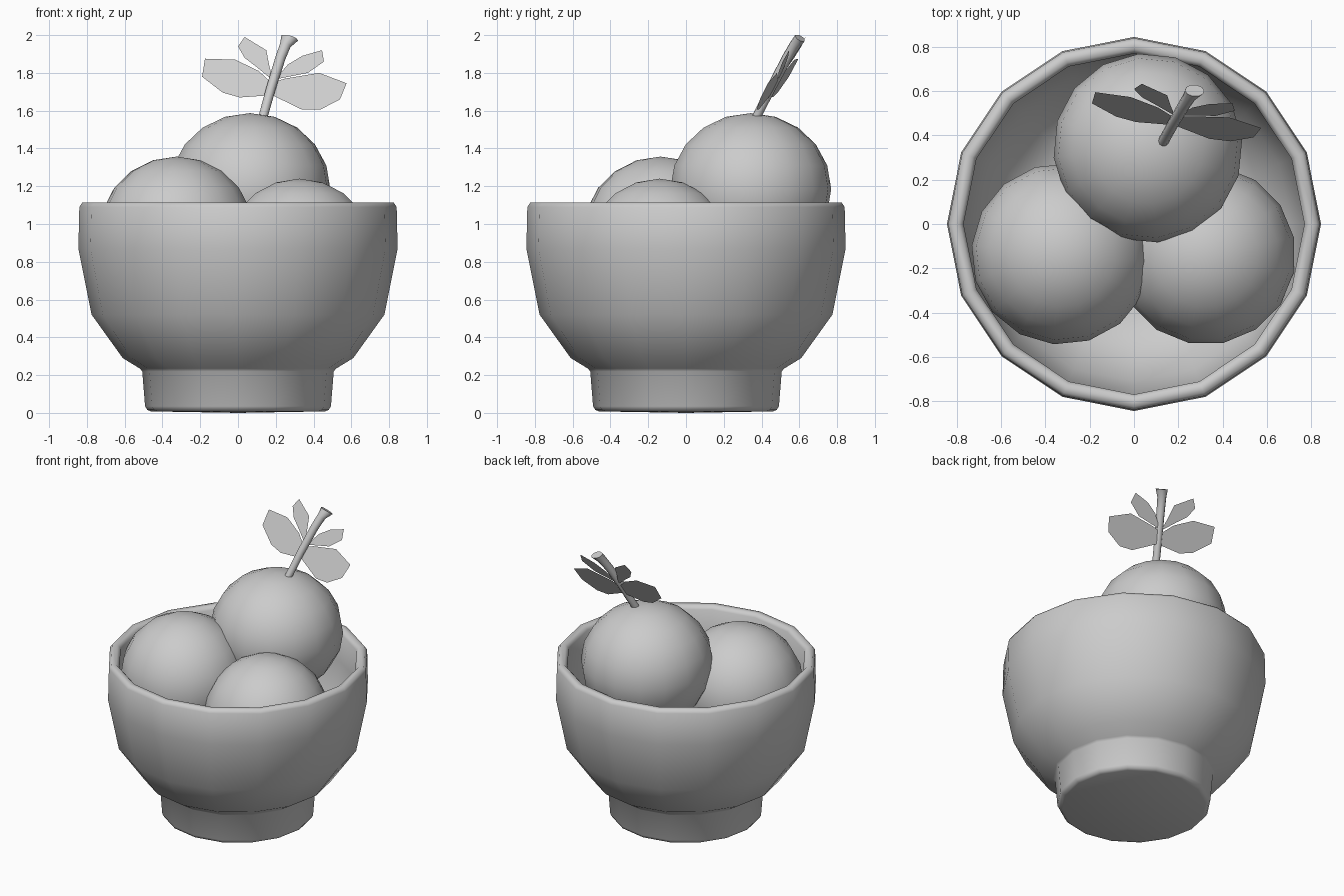
import bpy, bmesh, math
from mathutils import Vector, Matrix

if "Cube" in bpy.data.objects:
    bpy.data.objects.remove(bpy.data.objects["Cube"])


def finish(name, bm, smooth=True, angle=50, closed=True):
    if closed:
        bmesh.ops.recalc_face_normals(bm, faces=bm.faces)
    me = bpy.data.meshes.new(name)
    bm.to_mesh(me)
    bm.free()
    ob = bpy.data.objects.new(name, me)
    bpy.context.collection.objects.link(ob)
    if smooth:
        for p in me.polygons:
            p.use_smooth = True
        me.set_sharp_from_angle(angle=math.radians(angle))
    return ob


def skin(bm, rings):
    """Bridge a list of vertex rings with quads."""
    for a, b in zip(rings, rings[1:]):
        n = len(a)
        for i in range(n):
            j = (i + 1) % n
            bm.faces.new((a[i], a[j], b[j], b[i]))


# Bowl: 16-sided lathe, outside up over the rim and down the inside
profile = [(0.46, 0.008), (0.48, 0.015), (0.492, 0.035), (0.507, 0.22), (0.52, 0.235),
           (0.61, 0.29), (0.775, 0.52), (0.845, 0.87), (0.84, 1.09), (0.825, 1.113),
           (0.79, 1.113), (0.77, 1.09), (0.775, 0.88), (0.71, 0.55),
           (0.56, 0.35), (0.42, 0.29)]
bm = bmesh.new()
N = 16
rings = [[bm.verts.new((r * math.cos(2 * math.pi * i / N), r * math.sin(2 * math.pi * i / N), z))
          for i in range(N)] for r, z in profile]
skin(bm, rings)
for ring, z in ((rings[0], 0.0), (rings[-1], 0.28)):
    c = bm.verts.new((0, 0, z))
    for i in range(N):
        bm.faces.new((ring[i], ring[(i + 1) % N], c))
finish("bowl", bm, angle=70)


# Fruits: slightly flattened low-poly spheres
def fruit(name, centre, r, rz, turn):
    bm = bmesh.new()
    bmesh.ops.create_uvsphere(bm, u_segments=16, v_segments=10, radius=1)
    m = (Matrix.Translation(centre) @ Matrix.Rotation(turn, 4, 'Z')
         @ Matrix.Diagonal((r, r, rz, 1)))
    bmesh.ops.transform(bm, matrix=m, verts=bm.verts)
    finish(name, bm)


fruit("fruit_top", (0.063, 0.343, 1.185), 0.428, 0.402, 0.1)
fruit("fruit_left", (-0.325, -0.135, 0.955), 0.41, 0.402, 0.3)
fruit("fruit_right", (0.325, -0.14, 0.835), 0.405, 0.405, 0.2)

# Stem: tapered bent tube with a flared cut end
path = [((0.125, 0.36, 1.54), 0.024), ((0.175, 0.45, 1.72), 0.025),
        ((0.225, 0.535, 1.88), 0.027), ((0.25, 0.575, 1.945), 0.029)]
d = Vector((0.28, 0.46, 0.84)).normalized()
u = d.cross(Vector((0, 1, 0))).normalized()
v = d.cross(u)
bm = bmesh.new()
S = 10
rings = [[bm.verts.new(Vector(c) + r * (math.cos(2 * math.pi * i / S) * u + math.sin(2 * math.pi * i / S) * v))
          for i in range(S)] for c, r in path]
top = []
for i in range(S):
    a = 2 * math.pi * i / S
    off = math.cos(a) * 0.046 * u + math.sin(a) * 0.03 * v
    p = Vector((0.274, 0.603, 1.985)) + off
    p.z = min(p.z, 2.0)
    top.append(bm.verts.new(p))
rings.append(top)
skin(bm, rings)
bm.faces.new(rings[0])
bm.faces.new(top)
finish("stem", bm)

# Leaves: flat outlines (x, z) laid on one tilted plane
leaves = {
    "leaf_big_left": [(-0.19, 1.78), (-0.175, 1.875), (-0.015, 1.87), (0.11, 1.81), (0.18, 1.745),
                      (0.15, 1.68), (0.01, 1.67), (-0.08, 1.695)],
    "leaf_small_left": [(0.0, 1.94), (0.035, 1.99), (0.15, 1.92), (0.165, 1.84), (0.185, 1.76),
                        (0.1, 1.83), (0.035, 1.88)],
    "leaf_small_right": [(0.445, 1.92), (0.455, 1.86), (0.37, 1.80), (0.195, 1.765), (0.265, 1.845),
                         (0.34, 1.89)],
    "leaf_big_right": [(0.18, 1.75), (0.25, 1.77), (0.43, 1.80), (0.575, 1.745), (0.54, 1.66),
                       (0.435, 1.605), (0.34, 1.605), (0.165, 1.69)],
}
for name, pts in leaves.items():
    bm = bmesh.new()
    f = bm.faces.new([bm.verts.new((x, 0.545 - 0.12 * (x + 0.19) + 0.55 * (z - 1.78), z)) for x, z in pts])
    f.normal_update()
    if f.normal.y > 0:
        f.normal_flip()
    finish(name, bm, smooth=False, closed=False)
